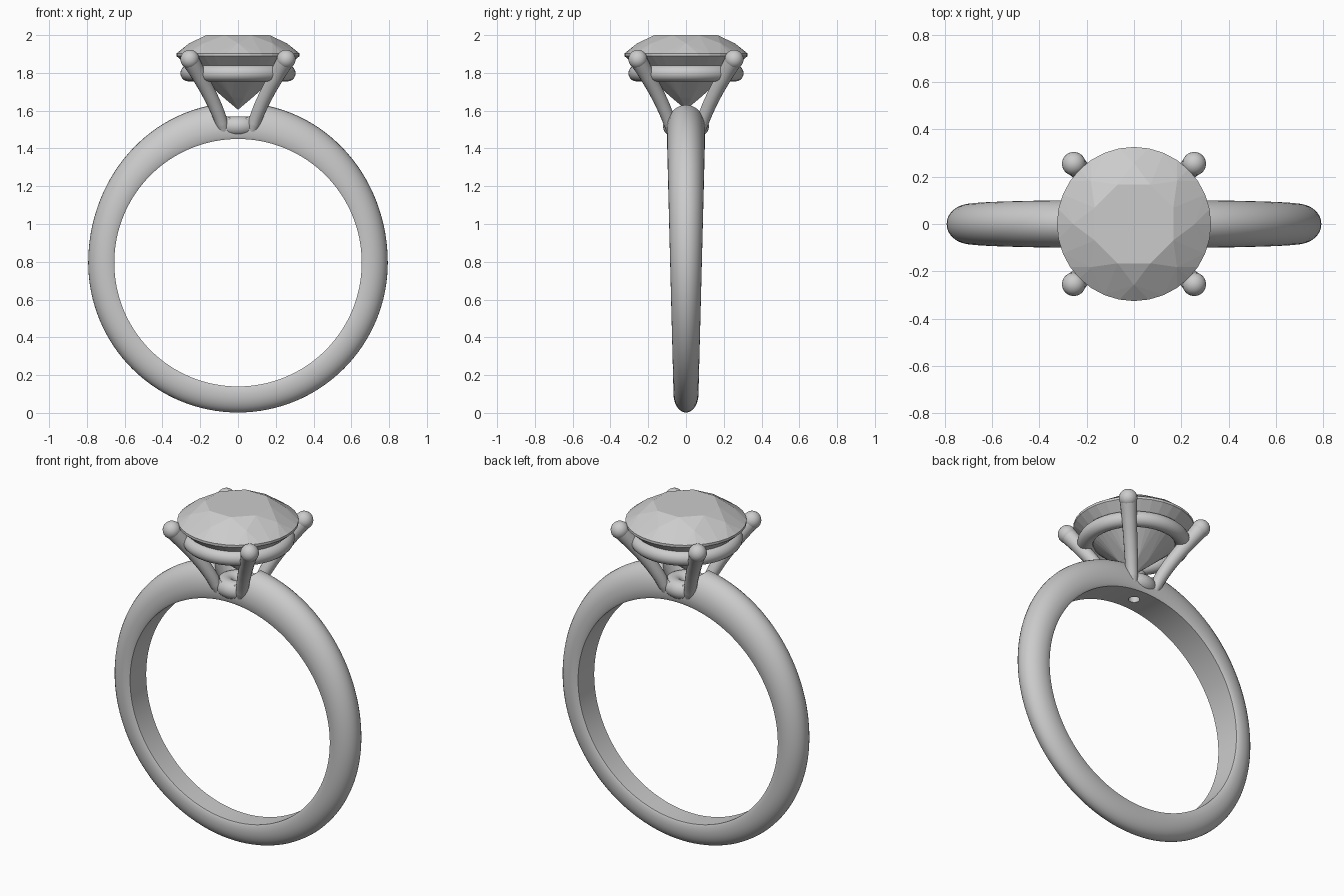
import bpy, bmesh, math
from math import sin, cos, pi
from mathutils import Vector

if "Cube" in bpy.data.objects:
    bpy.data.objects.remove(bpy.data.objects["Cube"])

CZ, RI = 0.795, 0.655        # finger hole centre height and radius


def mesh_object(name, bm):
    bmesh.ops.recalc_face_normals(bm, faces=bm.faces[:])
    me = bpy.data.meshes.new(name)
    bm.to_mesh(me)
    bm.free()
    ob = bpy.data.objects.new(name, me)
    bpy.context.collection.objects.link(ob)
    return ob


def select(ob):
    bpy.ops.object.select_all(action='DESELECT')
    ob.select_set(True)
    bpy.context.view_layer.objects.active = ob


def smooth(ob, angle=40):
    select(ob)
    bpy.ops.object.shade_smooth_by_angle(angle=math.radians(angle))


def bridge(bm, a, b):
    for i in range(len(a)):
        j = (i + 1) % len(a)
        bm.faces.new((a[i], a[j], b[j], b[i]))


# Band: domed section swept round the finger, wider and thicker at the top
def band():
    bm = bmesh.new()
    rings, n = [], 128
    for k in range(n):
        a = 2 * pi * k / n
        s = sin(a)
        w = 0.084 + 0.018 * s
        t = 0.138 + (0.054 * s ** 2 if s > 0 else 0)
        sec = [(0, -0.9 * w), (0, 0), (0, 0.9 * w), (0.08 * t, 0.98 * w)]
        sec += [(t * (0.3 + 0.7 * sin(pi * i / 16)), w * cos(pi * i / 16)) for i in range(17)]
        sec += [(0.08 * t, -0.98 * w)]
        rings.append([bm.verts.new(((RI + r) * cos(a), y, CZ + (RI + r) * s)) for r, y in sec])
    for k in range(n):
        bridge(bm, rings[k], rings[(k + 1) % n])
    return mesh_object("band", bm)


# Cutter: flared seat with a small drilled hole below
def seat_cutter():
    bm = bmesh.new()
    prof = [(0.03, 1.35), (0.03, 1.5), (0.085, 1.52), (0.145, 1.66), (0.145, 1.75)]
    rings = [[bm.verts.new((r * cos(2 * pi * i / 32), r * sin(2 * pi * i / 32), z))
              for i in range(32)] for r, z in prof]
    for a, b in zip(rings, rings[1:]):
        bridge(bm, a, b)
    bm.faces.new(rings[0])
    bm.faces.new(rings[-1])
    ob = mesh_object("seat_cutter", bm)
    ob.hide_render = True
    return ob


ring, cutter = band(), seat_cutter()
select(ring)
mod = ring.modifiers.new("seat", 'BOOLEAN')
mod.operation, mod.solver, mod.object = 'DIFFERENCE', 'EXACT', cutter
bpy.ops.object.modifier_apply(modifier=mod.name)
bpy.data.objects.remove(cutter)
smooth(ring)

# Gallery rail under the stone and collar at the base of the head
for name, major, minor, z in (("gallery_rail", 0.262, 0.043, 1.798),
                              ("base_collar", 0.070, 0.052, 1.518)):
    bpy.ops.mesh.primitive_torus_add(major_radius=major, minor_radius=minor, location=(0, 0, z),
                                     major_segments=64, minor_segments=20)
    bpy.context.object.name = name
    smooth(bpy.context.object)

# Four claws with ball tips: (sideways offset, height, radius)
PATH = [(0.066, 1.46, 0.022), (0.085, 1.53, 0.033), (0.115, 1.61, 0.036),
        (0.158, 1.70, 0.038), (0.208, 1.79, 0.041), (0.255, 1.872, 0.047)]
for label, sx, sy in (("front_left", -1, -1), ("front_right", 1, -1),
                      ("back_left", -1, 1), ("back_right", 1, 1)):
    cu = bpy.data.curves.new(label + "_claw", 'CURVE')
    cu.dimensions, cu.bevel_depth, cu.bevel_resolution = '3D', 1.0, 6
    cu.use_fill_caps = True
    sp = cu.splines.new('BEZIER')
    sp.bezier_points.add(len(PATH) - 1)
    for p, (d, z, r) in zip(sp.bezier_points, PATH):
        p.co, p.radius = Vector((sx * d, sy * d, z)), r
        p.handle_left_type = p.handle_right_type = 'AUTO'
    ob = bpy.data.objects.new(label + "_claw", cu)
    bpy.context.collection.objects.link(ob)
    select(ob)
    bpy.ops.object.convert(target='MESH')
    smooth(bpy.context.object, 50)
    bpy.ops.mesh.primitive_uv_sphere_add(radius=0.05, segments=24, ring_count=14,
                                         location=(sx * 0.255, sy * 0.255, 1.872))
    bpy.context.object.name = label + "_claw_tip"
    smooth(bpy.context.object)

# Stone: round brilliant as the hull of its facet corners, flat shaded
bm = bmesh.new()
for count, r, z, turn in ((8, 0.18, 2.0, 0.5), (8, 0.258, 1.957, 0), (32, 0.326, 1.903, 0),
                          (32, 0.326, 1.889, 0), (8, 0.085, 1.671, 0.5), (1, 0, 1.605, 0)):
    for i in range(count):
        a = 2 * pi * (i + turn) / count
        bm.verts.new((r * cos(a), r * sin(a), z))
bmesh.ops.convex_hull(bm, input=bm.verts[:])
bmesh.ops.dissolve_limit(bm, angle_limit=math.radians(1), verts=bm.verts[:], edges=bm.edges[:])
mesh_object("stone", bm)
